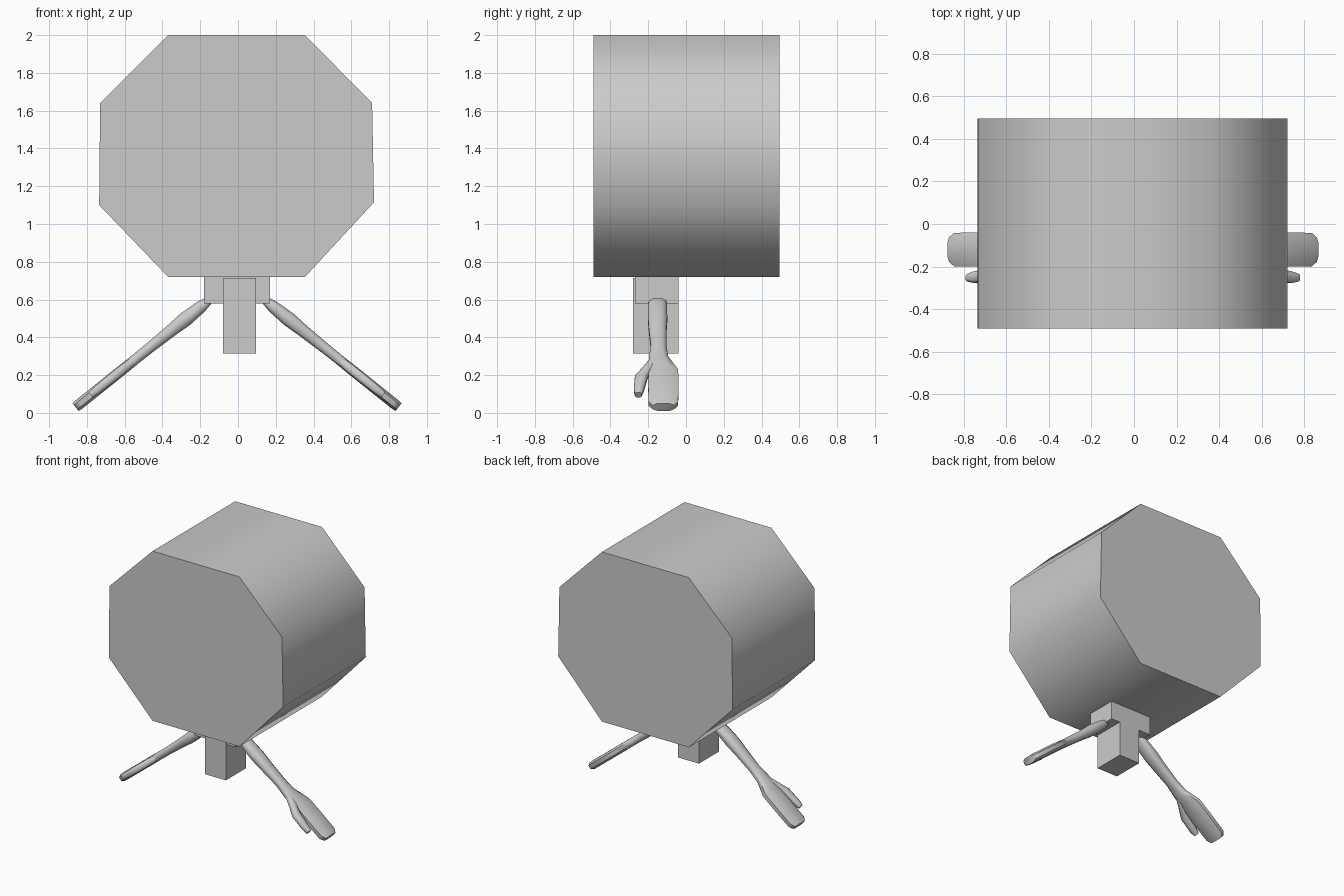
import bpy, bmesh, math
from mathutils import Vector

if "Cube" in bpy.data.objects:
    bpy.data.objects.remove(bpy.data.objects["Cube"])

CX = -0.005  # mirror plane of the figure


def finish(name, bm, angle):
    bmesh.ops.recalc_face_normals(bm, faces=bm.faces)
    me = bpy.data.meshes.new(name)
    bm.to_mesh(me)
    bm.free()
    ob = bpy.data.objects.new(name, me)
    bpy.context.collection.objects.link(ob)
    bpy.ops.object.select_all(action='DESELECT')
    ob.select_set(True)
    bpy.context.view_layer.objects.active = ob
    bpy.ops.object.shade_smooth_by_angle(angle=math.radians(angle))
    return ob


def loft(name, rings, angle):
    """Skin a list of equal-length point rings and cap both ends."""
    bm = bmesh.new()
    vs = [[bm.verts.new(p) for p in r] for r in rings]
    n = len(vs[0])
    for a, b in zip(vs, vs[1:]):
        for i in range(n):
            j = (i + 1) % n
            bm.faces.new((a[i], a[j], b[j], b[i]))
    bm.faces.new(vs[0])
    bm.faces.new(vs[-1])
    return finish(name, bm, angle)


# Large octagonal head
octagon = [(-0.37, 0.72), (0.355, 0.72), (0.72, 1.115), (0.71, 1.64),
           (0.355, 2.0), (-0.37, 2.0), (-0.73, 1.64), (-0.735, 1.10)]
loft("head", [[(x, y, z) for x, z in octagon] for y in (-0.49, 0.495)], 60)


# Shoulders and torso blocks
def block(name, x0, x1, y0, y1, z0, z1):
    loft(name, [[(x0, y0, z), (x1, y0, z), (x1, y1, z), (x0, y1, z)]
                for z in (z0, z1)], 30)


block("shoulders", -0.18, 0.17, -0.27, -0.04, 0.58, 0.725)
block("torso", -0.08, 0.095, -0.28, -0.04, 0.315, 0.715)

# Arms: rings along a sloping axis (distance, y centre, half width, half thickness)
START = Vector((0.145, 0, 0.595))
AXIS = Vector((0.85, 0, 0.03)) - START
LENGTH = AXIS.length
AXIS.normalize()
UP = Vector((-AXIS.z, 0, AXIS.x))


def limb(name, sections, square):
    rings = []
    for d, y, w, t in sections:
        c = START + AXIS * d + Vector((0, y, 0))
        ring = []
        for i in range(8):
            a = math.pi / 8 + i * math.pi / 4
            u, v = math.cos(a), math.sin(a)
            u = math.copysign(abs(u) ** square, u) * 1.04
            v = math.copysign(abs(v) ** square, v) * 1.04
            ring.append(c + Vector((0, u * w, 0)) + UP * v * t)
        rings.append(ring)
    for side, label in ((1, "right_"), (-1, "left_")):
        loft(label + name,
             [[(CX + side * (p.x - CX), p.y, p.z) for p in r] for r in rings], 60)


limb("arm", [(0.0, -0.15, 0.045, 0.022), (0.05, -0.15, 0.05, 0.033),
             (0.16, -0.15, 0.052, 0.04), (0.25, -0.15, 0.048, 0.034),
             (0.40, -0.145, 0.042, 0.029),
             (0.49, -0.145, 0.052, 0.028), (0.60, -0.12, 0.08, 0.029),
             (0.72, -0.12, 0.082, 0.029), (LENGTH - 0.03, -0.12, 0.08, 0.029),
             (LENGTH, -0.12, 0.058, 0.027)], 0.75)
limb("thumb", [(0.50, -0.165, 0.024, 0.022), (0.58, -0.20, 0.03, 0.025),
               (0.65, -0.237, 0.034, 0.025), (0.76, -0.25, 0.027, 0.023),
               (0.80, -0.252, 0.018, 0.018)], 0.75)
